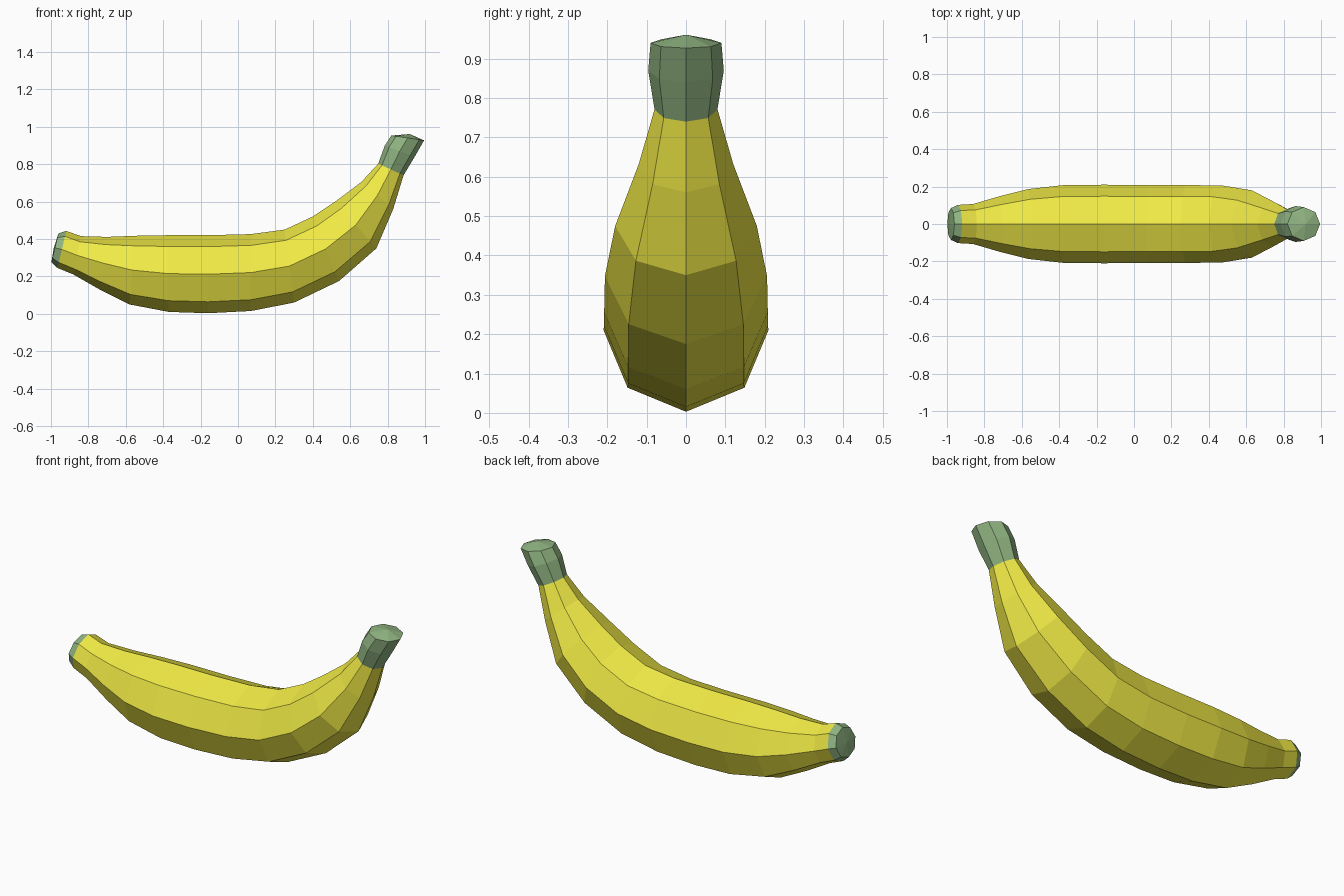
import bpy, bmesh, math
from mathutils import Vector

if "Cube" in bpy.data.objects:
    bpy.data.objects.remove(bpy.data.objects["Cube"])


def material(name, rgb):
    m = bpy.data.materials.new(name)
    m.diffuse_color = (*rgb, 1)
    m.use_nodes = True
    m.node_tree.nodes["Principled BSDF"].inputs["Base Color"].default_value = m.diffuse_color
    return m


yellow = material("peel_yellow", (0.87, 0.82, 0.06))
green = material("stem_green", (0.28, 0.46, 0.22))

# Each ring: inner-curve point (x, z), outer-curve point (x, z), half width in y
RINGS = [
    (-0.96, 0.43, -0.998, 0.275, 0.085),
    (-0.918, 0.443, -0.965, 0.245, 0.102),
    (-0.84, 0.415, -0.88, 0.21, 0.107),
    (-0.70, 0.411, -0.74, 0.13, 0.148),
    (-0.55, 0.417, -0.58, 0.05, 0.187),
    (-0.38, 0.42, -0.37, 0.01, 0.208),
    (-0.16, 0.42, -0.16, 0.003, 0.21),
    (0.07, 0.426, 0.07, 0.015, 0.208),
    (0.25, 0.45, 0.30, 0.06, 0.208),
    (0.40, 0.52, 0.54, 0.175, 0.206),
    (0.52, 0.60, 0.74, 0.35, 0.18),
    (0.66, 0.705, 0.83, 0.56, 0.12),
    (0.75, 0.803, 0.885, 0.74, 0.08),
    (0.785, 0.90, 0.945, 0.84, 0.096),
    (0.82, 0.953, 0.995, 0.927, 0.09),
]


def loft(name, rings, mat, start_tip=None, end_tip=None):
    """Skin eight-sided rings; optional tip points close the ends."""
    bm = bmesh.new()
    loops = []
    for x1, z1, x2, z2, w in rings:
        top, bottom = Vector((x1, 0, z1)), Vector((x2, 0, z2))
        mid, up = (top + bottom) / 2, (top - bottom) / 2
        loops.append([bm.verts.new(mid + up * math.cos(a) + Vector((0, w * math.sin(a), 0)))
                      for a in (i * math.pi / 4 for i in range(8))])
    for a, b in zip(loops, loops[1:]):
        for i in range(8):
            j = (i + 1) % 8
            bm.faces.new((a[i], a[j], b[j], b[i]))
    for loop, tip in ((loops[0], start_tip), (loops[-1], end_tip)):
        if tip:
            v = bm.verts.new(tip)
            for i in range(8):
                bm.faces.new((loop[i], loop[(i + 1) % 8], v))
    bmesh.ops.recalc_face_normals(bm, faces=bm.faces)
    # Open tubes: make sure the normals point away from the centre line
    f = next(f for f in bm.faces if loops[0][2] in f.verts and loops[1][2] in f.verts)
    if f.normal.y * f.calc_center_median().y < 0:
        bmesh.ops.reverse_faces(bm, faces=bm.faces)
    me = bpy.data.meshes.new(name)
    bm.to_mesh(me)
    bm.free()
    me.materials.append(mat)
    ob = bpy.data.objects.new(name, me)
    bpy.context.collection.objects.link(ob)
    return ob


# Blossom end, peel and stem share their border rings
loft("blossom_end", RINGS[:2], green, start_tip=(-0.985, 0, 0.351))
loft("peel", RINGS[1:13], yellow)
loft("stem", RINGS[12:], green, end_tip=(0.918, 0, 0.961))
